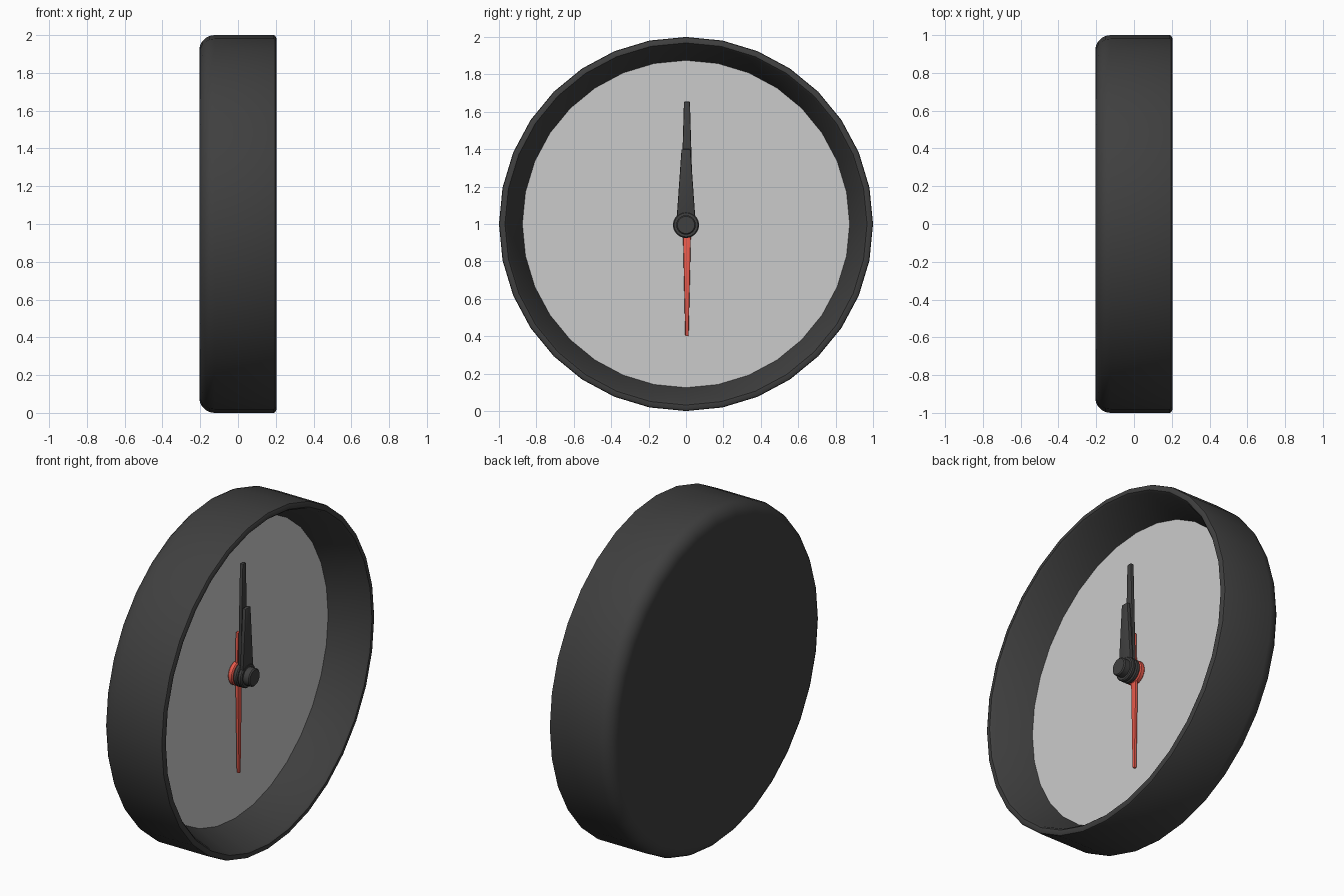
import bpy, bmesh
from math import sin, cos, pi, radians

if "Cube" in bpy.data.objects:
    bpy.data.objects.remove(bpy.data.objects["Cube"])

SEG = 32


def material(name, rgb):
    m = bpy.data.materials.new(name)
    m.diffuse_color = (*rgb, 1)
    m.use_nodes = True
    m.node_tree.nodes["Principled BSDF"].inputs["Base Color"].default_value = m.diffuse_color
    return m


black = material("black", (0.05, 0.05, 0.05))
red = material("red", (0.8, 0.1, 0.07))


def finish(name, bm, mat, smooth=True):
    bmesh.ops.recalc_face_normals(bm, faces=bm.faces)
    me = bpy.data.meshes.new(name)
    bm.to_mesh(me)
    bm.free()
    ob = bpy.data.objects.new(name, me)
    bpy.context.collection.objects.link(ob)
    if mat:
        me.materials.append(mat)
    if smooth:
        bpy.ops.object.select_all(action='DESELECT')
        ob.select_set(True)
        bpy.context.view_layer.objects.active = ob
        bpy.ops.object.shade_smooth_by_angle(angle=radians(35))
    return ob


def lathe(name, profile, mat, z=1.0, seg=SEG, cap_last=True):
    """Spin (x, radius) points around the x axis and cap the ends."""
    bm = bmesh.new()
    rings = [[bm.verts.new((x, r * sin(2 * pi * i / seg), z + r * cos(2 * pi * i / seg)))
              for i in range(seg)] for x, r in profile]
    for a, b in zip(rings, rings[1:]):
        for i in range(seg):
            j = (i + 1) % seg
            bm.faces.new((a[i], a[j], b[j], b[i]))
    bm.faces.new(rings[0])
    if cap_last:
        bm.faces.new(rings[-1])
    return finish(name, bm, mat)


def hand(name, x0, x1, z0, w0, z1, w1, mat, y=0.0):
    """Tapered bar from z0 to z1 with softened edges; w is the half width."""
    outline = [(-w0, z0), (w0, z0), (w1, z1), (-w1, z1)]
    bm = bmesh.new()
    lo = [bm.verts.new((x0, y + p, q)) for p, q in outline]
    hi = [bm.verts.new((x1, y + p, q)) for p, q in outline]
    bm.faces.new(lo)
    bm.faces.new(hi)
    for i in range(4):
        j = (i + 1) % 4
        bm.faces.new((lo[i], lo[j], hi[j], hi[i]))
    bmesh.ops.bevel(bm, geom=bm.edges[:], offset=0.006, segments=2,
                    profile=0.5, affect='EDGES')
    return finish(name, bm, mat)


def disc(name, x0, x1, r, mat, c=0.006):
    return lathe(name, [(x0, r - c), (x0 + c, r), (x1 - c, r), (x1, r - c)],
                 mat, z=0.995, seg=24)


# Case: rounded back edge, thin front lip, tapered inner wall
back_round = [(-0.125 - 0.08 * cos(t * pi / 10), 0.92 + 0.08 * sin(t * pi / 10))
              for t in range(6)]
lathe("clock_case", back_round + [(0.19, 1.0), (0.197, 0.997), (0.203, 0.985),
                                  (0.203, 0.968), (0.19, 0.957), (-0.025, 0.875)],
      black)

# Dial
lathe("dial", [(-0.03, 0.875), (-0.02, 0.875)], None)

# Hands
hand("second_hand", -0.008, 0.01, 0.40, 0.009, 0.99, 0.022, red, 0.005)
hand("second_hand_tail", -0.008, 0.01, 0.99, 0.02, 1.24, 0.013, red)
hand("minute_hand", 0.018, 0.04, 1.0, 0.035, 1.655, 0.016, black, 0.005)
hand("hour_hand", 0.045, 0.068, 1.0, 0.052, 1.40, 0.024, black)

# Hub stack
disc("second_hub", -0.02, 0.012, 0.07, red)
disc("minute_hub", 0.014, 0.042, 0.07, black)
disc("hour_hub", 0.044, 0.07, 0.07, black)
disc("hub_knob", 0.06, 0.11, 0.052, black)
